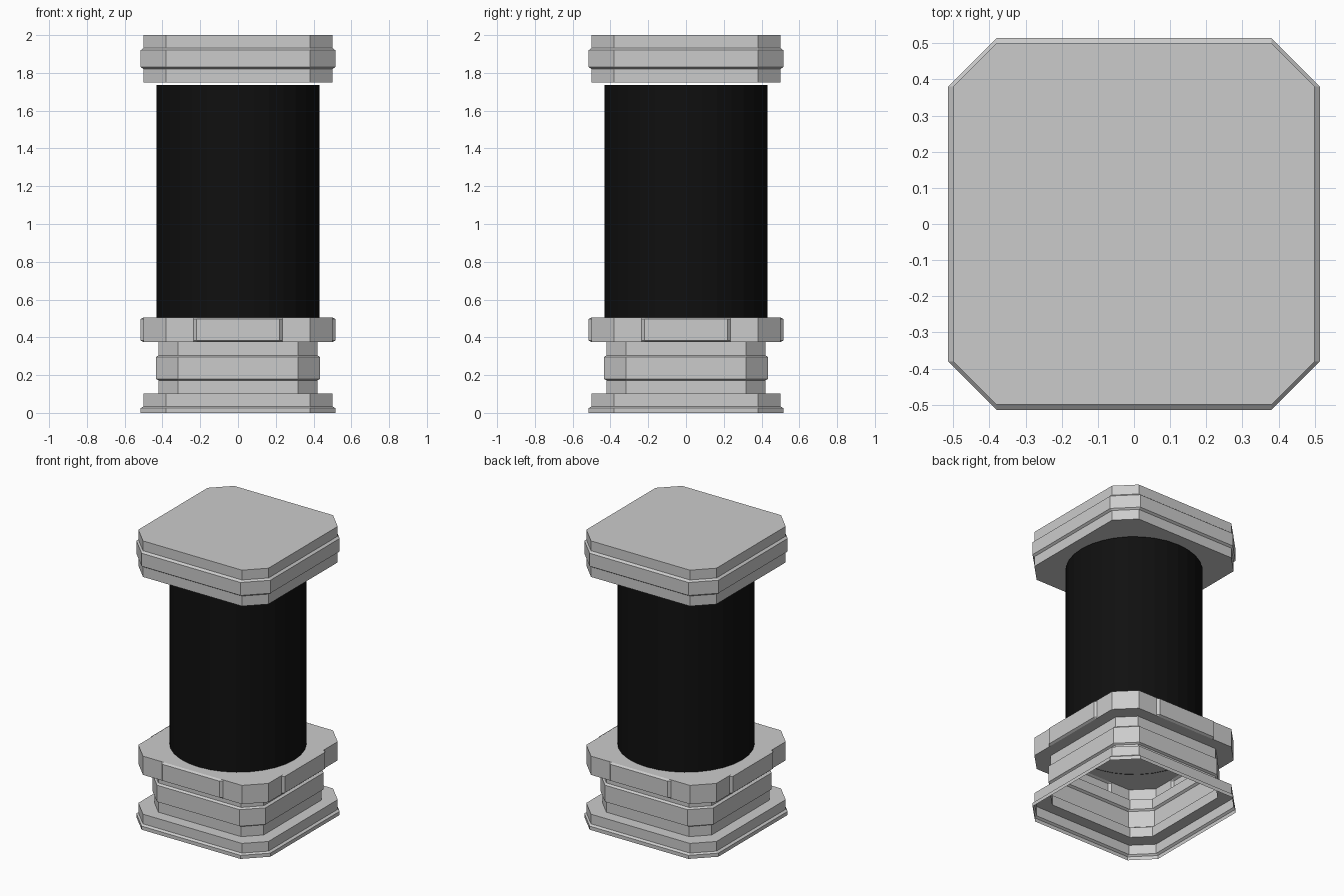
import bpy, bmesh
from math import cos, sin, pi

if "Cube" in bpy.data.objects:
    bpy.data.objects.remove(bpy.data.objects["Cube"])


def octagon(half, straight):
    """Square of half-width `half` with corners cut back to `straight`."""
    h, s = half, straight
    return [(h, -s), (h, s), (s, h), (-s, h), (-h, s), (-h, -s), (-s, -h), (s, -h)]


def bumped_octagon(half, straight, bump):
    """Octagon with a shallow raised panel in the middle of each long side."""
    side = [(half, -straight), (half, -0.235), (half + bump, -0.22),
            (half + bump, 0.22), (half, 0.235), (half, straight)]
    pts = []
    for c, s in ((1, 0), (0, 1), (-1, 0), (0, -1)):
        pts += [(x * c - y * s, x * s + y * c) for x, y in side]
    return pts


def circle(radius, n):
    return [(radius * cos(2 * pi * i / n), radius * sin(2 * pi * i / n)) for i in range(n)]


def loft(name, rings, bottom=False, top=False):
    """Skin a stack of (outline, z) rings, optionally closing the ends."""
    bm = bmesh.new()
    rows = [[bm.verts.new((x, y, z)) for x, y in outline] for outline, z in rings]
    for a, b in zip(rows, rows[1:]):
        n = len(a)
        for i in range(n):
            j = (i + 1) % n
            bm.faces.new((a[i], a[j], b[j], b[i]))
    if bottom:
        bm.faces.new(rows[0][::-1])
    if top:
        bm.faces.new(rows[-1])
    mesh = bpy.data.meshes.new(name)
    bm.to_mesh(mesh)
    bm.free()
    obj = bpy.data.objects.new(name, mesh)
    bpy.context.collection.objects.link(obj)
    return obj


WIDE, NARROW = 0.38, 0.318

# Hollow stepped base: foot, neck with a raised band, ledge under the deck
base = [(0.515, WIDE, 0), (0.515, WIDE, 0.025), (0.5, WIDE, 0.035), (0.5, WIDE, 0.102),
        (0.42, NARROW, 0.102), (0.42, NARROW, 0.172), (0.435, NARROW, 0.18),
        (0.435, NARROW, 0.295), (0.42, NARROW, 0.305), (0.42, NARROW, 0.375),
        (0.5, WIDE, 0.375)]
loft("base", [(octagon(h, s), z) for h, s, z in base])

# Deck with a raised panel on each side
deck = [(0, 0.375), (0.015, 0.383), (0.015, 0.497), (0, 0.505)]
loft("deck", [(bumped_octagon(0.5, WIDE, b), z) for b, z in deck], top=True)

# Black column
column = loft("column", [(circle(0.432, 32), 0.503), (circle(0.432, 32), 1.735)], top=True)
black = bpy.data.materials.new("black")
black.diffuse_color = (0.005, 0.005, 0.005, 1)
black.use_nodes = True
black.node_tree.nodes["Principled BSDF"].inputs["Base Color"].default_value = black.diffuse_color
column.data.materials.append(black)

# Top cap with a raised band, floating just above the column
cap = [(0.5, 1.75), (0.5, 1.82), (0.515, 1.83), (0.515, 1.92), (0.5, 1.932), (0.5, 2.0)]
loft("cap", [(octagon(h, WIDE), z) for h, z in cap], bottom=True, top=True)
